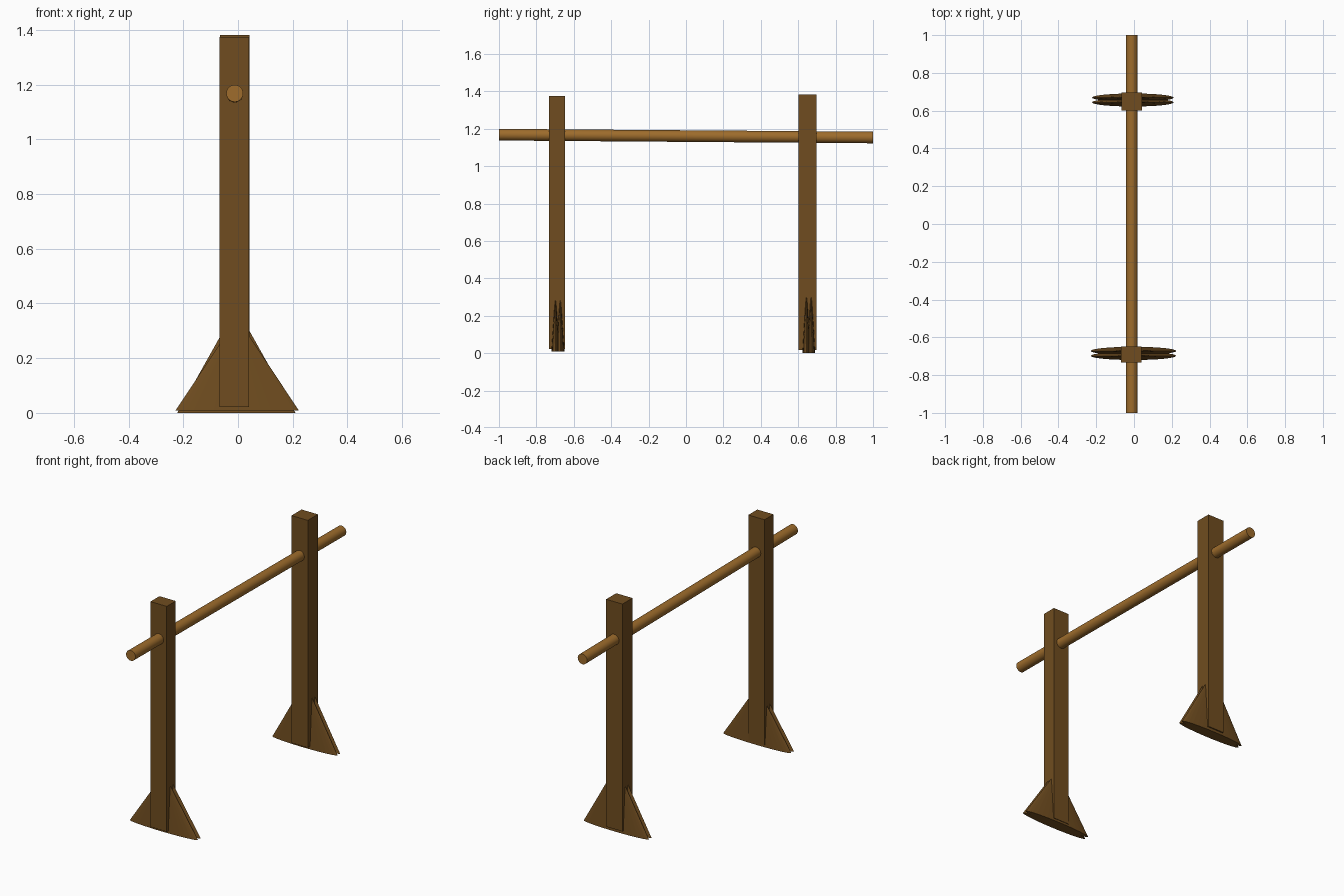
import bpy
from math import atan2, hypot, pi

if "Cube" in bpy.data.objects:
    bpy.data.objects.remove(bpy.data.objects["Cube"])


def material(name, color):
    m = bpy.data.materials.new(name)
    m.diffuse_color = color
    m.use_nodes = True
    m.node_tree.nodes["Principled BSDF"].inputs["Base Color"].default_value = m.diffuse_color
    return m


dark_wood = material("dark_wood", (0.16, 0.073, 0.014, 1))
light_wood = material("light_wood", (0.34, 0.15, 0.025, 1))


def finish(name, mat):
    ob = bpy.context.object
    ob.name = name
    ob.data.materials.append(mat)
    return ob


def post(name, x0, x1, y0, y1, z0, z1):
    bpy.ops.mesh.primitive_cube_add(
        size=1, location=((x0 + x1) / 2, (y0 + y1) / 2, (z0 + z1) / 2))
    ob = finish(name, dark_wood)
    ob.scale = (x1 - x0, y1 - y0, z1 - z0)


def foot_fin(name, x, y, z0, z1, half_width, half_depth):
    # a cone squashed front to back, its tip hidden inside the post
    bpy.ops.mesh.primitive_cone_add(
        vertices=32, radius1=1, radius2=0, depth=z1 - z0,
        location=(x, y, (z0 + z1) / 2))
    ob = finish(name, dark_wood)
    ob.scale = (half_width, half_depth, 1)


# Upright posts
post("front_post", -0.068, 0.04, -0.733, -0.648, 0.022, 1.375)
post("back_post", -0.066, 0.042, 0.602, 0.697, 0.017, 1.382)

# Paired fins at each foot
for side, x, ys, z0, z1, w in (
        ("front", -0.003, (-0.698, -0.672), 0.008, 0.348, 0.226),
        ("back", -0.006, (0.644, 0.669), 0.0, 0.385, 0.216)):
    for i, y in enumerate(ys):
        foot_fin(f"{side}_foot_fin_{i + 1}", x, y, z0, z1, w, 0.022)

# Slightly sloping round rail through both posts
za, zb = 1.168, 1.153
bpy.ops.mesh.primitive_cylinder_add(
    vertices=32, radius=0.031, depth=hypot(2, zb - za),
    location=(-0.012, 0, (za + zb) / 2),
    rotation=(-pi / 2 + atan2(zb - za, 2), 0, 0))
finish("rail", light_wood)
bpy.ops.object.shade_smooth_by_angle()
